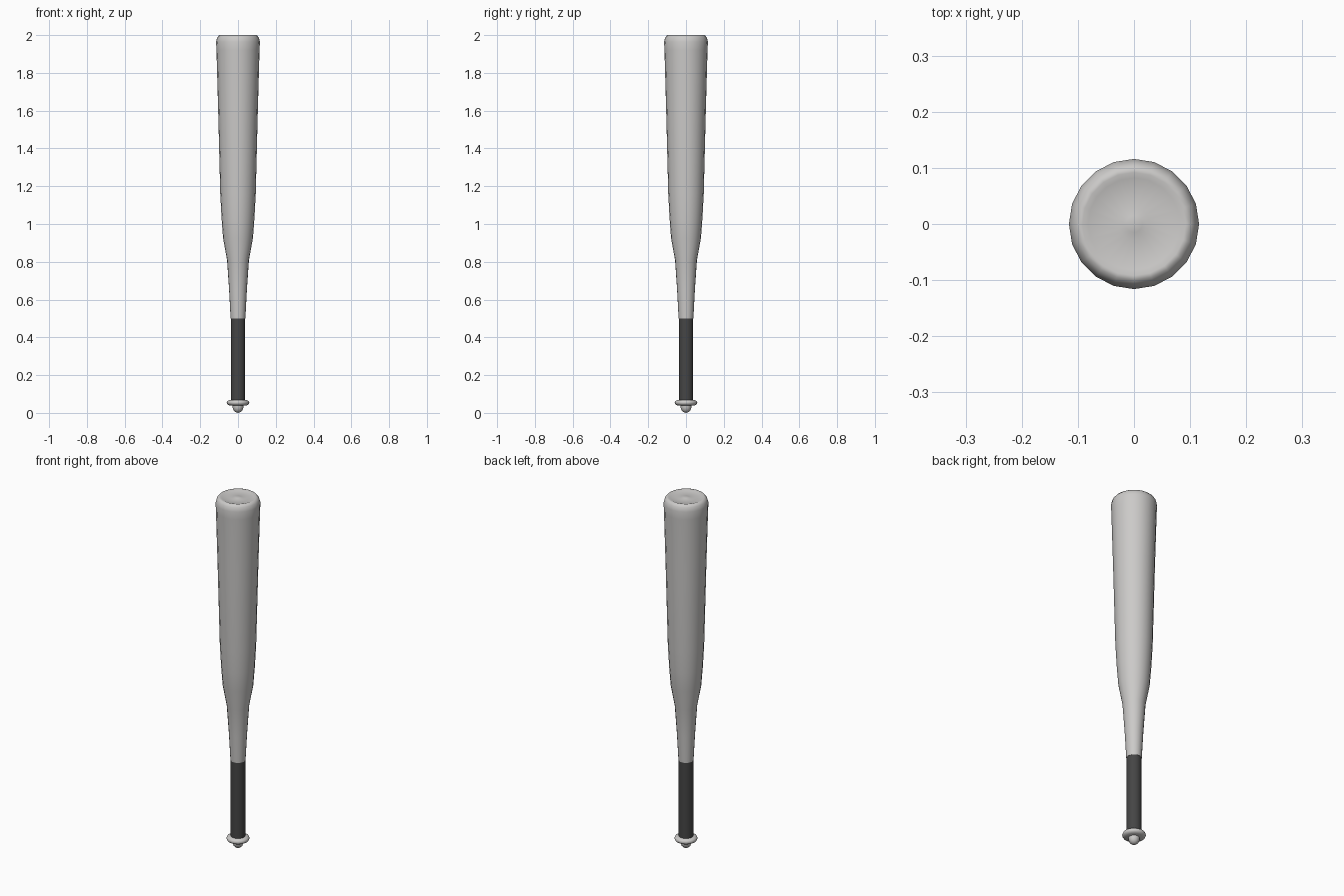
import bpy, bmesh, math

if "Cube" in bpy.data.objects:
    bpy.data.objects.remove(bpy.data.objects["Cube"])

SIDES = 20


def material(name, color):
    m = bpy.data.materials.new(name)
    m.diffuse_color = (*color, 1)
    m.use_nodes = True
    m.node_tree.nodes["Principled BSDF"].inputs["Base Color"].default_value = m.diffuse_color
    return m


def lathe(name, profile, mat, angle=50):
    """Revolve (radius, z) points, listed bottom to top, around the z axis."""
    bm = bmesh.new()
    rings = []
    for r, z in profile:
        if r == 0:
            rings.append([bm.verts.new((0, 0, z))])
        else:
            rings.append([bm.verts.new((r * math.cos(2 * math.pi * i / SIDES),
                                        r * math.sin(2 * math.pi * i / SIDES), z))
                          for i in range(SIDES)])
    for a, b in zip(rings, rings[1:]):
        for i in range(SIDES):
            j = (i + 1) % SIDES
            if len(a) == 1:
                bm.faces.new((a[0], b[j], b[i]))
            elif len(b) == 1:
                bm.faces.new((a[i], a[j], b[0]))
            else:
                bm.faces.new((a[i], a[j], b[j], b[i]))
    bmesh.ops.recalc_face_normals(bm, faces=bm.faces)
    mesh = bpy.data.meshes.new(name)
    bm.to_mesh(mesh)
    bm.free()
    mesh.materials.append(mat)
    obj = bpy.data.objects.new(name, mesh)
    bpy.context.collection.objects.link(obj)
    bpy.ops.object.select_all(action='DESELECT')
    obj.select_set(True)
    bpy.context.view_layer.objects.active = obj
    bpy.ops.object.shade_smooth_by_angle(angle=math.radians(angle))
    return obj


metal = material("light_grey", (0.6, 0.59, 0.58))
rubber = material("dark_grip", (0.06, 0.06, 0.06))

# Barrel: taper, rounded end and a shallow cap with a central bump
lathe("barrel", [(0, 0.5), (0.039, 0.5), (0.047, 0.65), (0.058, 0.81),
                 (0.079, 0.925), (0.087, 1.03), (0.094, 1.16), (0.105, 1.6),
                 (0.114, 1.92), (0.116, 1.965), (0.110, 1.988), (0.100, 1.999),
                 (0.092, 2.0), (0.082, 1.996), (0.028, 1.993),
                 (0.015, 1.997), (0, 1.998)], metal)

# Grip
lathe("grip", [(0, 0.06), (0.038, 0.06), (0.038, 0.5), (0, 0.5)], rubber)

# Knob disc and the small rounded end below it
lathe("knob", [(0, 0.038), (0.045, 0.039), (0.056, 0.045), (0.060, 0.054),
               (0.056, 0.063), (0.045, 0.069), (0, 0.07)], metal)
lathe("knob_tip", [(0, 0.0), (0.013, 0.004), (0.023, 0.013), (0.028, 0.027),
                   (0.028, 0.04), (0, 0.045)], metal)
